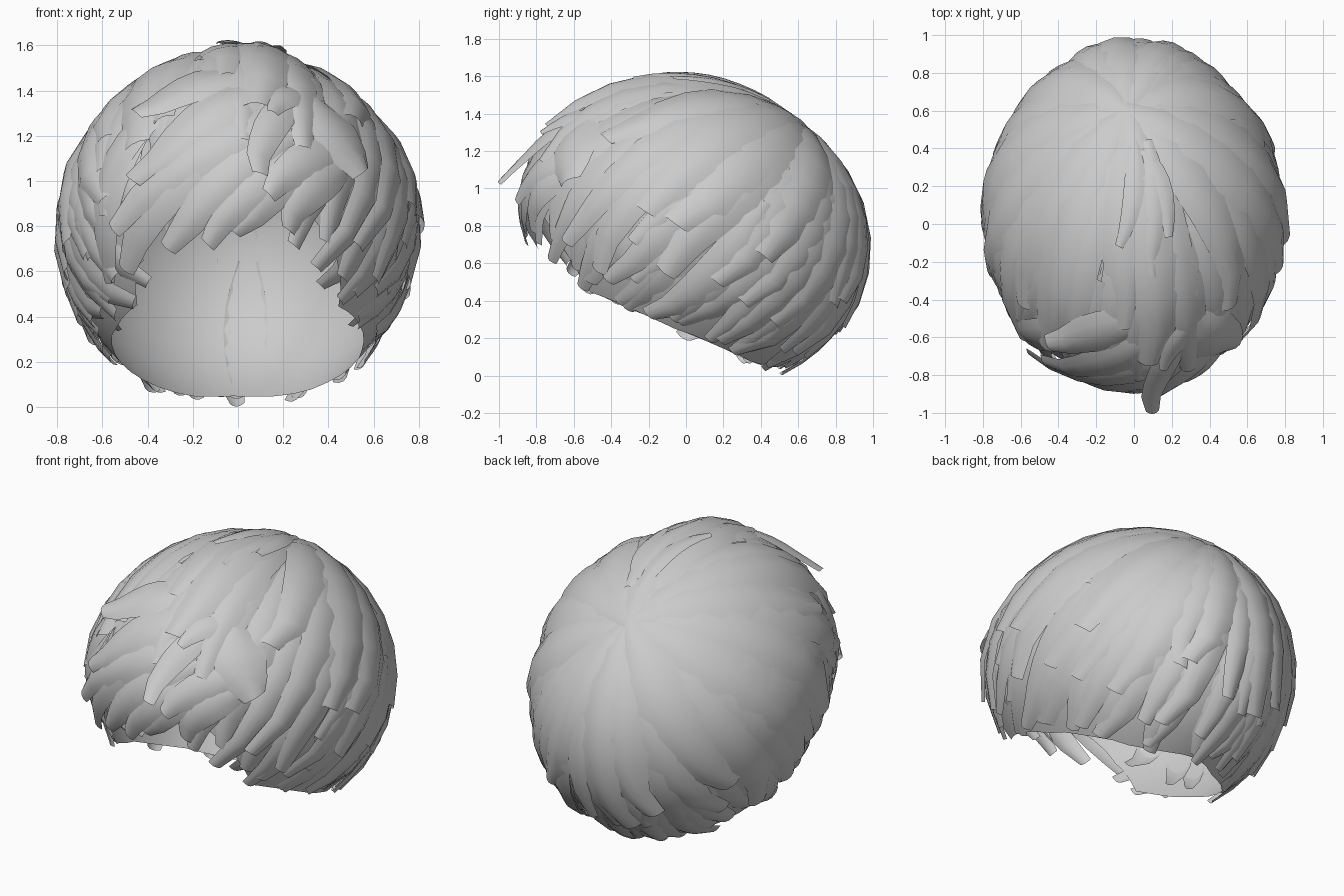
import bpy, bmesh, math, random
from mathutils import Vector

random.seed(7)
if "Cube" in bpy.data.objects:
    bpy.data.objects.remove(bpy.data.objects["Cube"])

grey = bpy.data.materials.new("hair grey")
grey.use_nodes = True
grey.diffuse_color = (0.6, 0.6, 0.6, 1)
grey.node_tree.nodes["Principled BSDF"].inputs["Base Color"].default_value = (0.6, 0.6, 0.6, 1)

# Head shape: a leaning ellipsoid, addressed by directions on a unit sphere
crown = Vector((-0.05, 0.7, 0.71)).normalized()
side = crown.cross(Vector((0, 0, 1))).normalized()
ahead = side.cross(crown).normalized()


def to_head(n):
    z = 0.8 + n.z * (0.81 if n.z > 0 else 0.86)
    x = 0.815 * n.x * (1 - 0.1 * max(0, n.y) ** 2) * (1 - 0.11 * max(0, n.z) ** 2)
    return Vector((x, 0.05 + 0.93 * n.y + 0.15 * (0.8 - z), z))


def around(phi, t):
    return crown * math.cos(t) + (side * math.cos(phi) + ahead * math.sin(phi)) * math.sin(t)


def front_point(x, z):
    nx, nz = x / 0.8, (z - 0.8) / 0.83
    return Vector((nx, -math.sqrt(max(0.02, 1 - nx * nx - nz * nz)), nz)).normalized()


def hem_angle(phi):
    """Angle from the crown to the hairline, which rises over the face."""
    t = 0.3
    while t < 2.6:
        p = to_head(around(phi, t))
        if p.z < max(0.0, 0.18 - 0.43 * p.y) + 1.2 * max(0, -0.55 - p.y):
            break
        t += 0.02
    return t


def finish(bm, name):
    mesh = bpy.data.meshes.new(name)
    bmesh.ops.recalc_face_normals(bm, faces=bm.faces)
    bm.to_mesh(mesh)
    bm.free()
    mesh.materials.append(grey)
    for f in mesh.polygons:
        f.use_smooth = True
    obj = bpy.data.objects.new(name, mesh)
    bpy.context.collection.objects.link(obj)


def skin(bm, rows):
    rows = [[bm.verts.new(p) for p in row] for row in rows]
    for a, b in zip(rows, rows[1:]):
        for k in range(len(a) - 1):
            bm.faces.new((a[k], a[k + 1], b[k + 1], b[k]))


PROFILE = (0.45, 0.75, 0.95, 1.0, 0.95, 0.82, 0.64, 0.4)


def lock(bm, start, end, width, low, high, bend=0.0, flick=0.0):
    """Arched, tapering card lying along the head from start to end."""
    last = len(PROFILE) - 1
    swing = start.cross(end).normalized()
    path = []
    for i in range(last + 1):
        s = i / last
        n = start.slerp(end, s) + swing * bend * math.sin(math.pi * s)
        path.append(n.normalized())
    rows = []
    for i, n in enumerate(path):
        s = i / last
        along = path[min(i + 1, last)] - path[max(i - 1, 0)]
        across = n.cross(along).normalized()
        r = low + (high - low) * min(1, 2 * s) + flick * s ** 4
        half = width * PROFILE[i] / 2
        skew = (0.0 if i < last else random.uniform(-0.25, 0.25) * width)
        rows.append([to_head((n + across * (half * k + skew)).normalized() * (r - 0.08 * width * k * k))
                     for k in (-1, -0.5, 0, 0.5, 1)])
    skin(bm, rows)


# Inner cap
bm = bmesh.new()
rows = []
for i in range(49):
    phi = 2 * math.pi * i / 48
    end = hem_angle(phi) - 0.04
    rows.append([to_head(around(phi, end * j / 12) * 0.95) for j in range(13)])
skin(bm, rows)
bmesh.ops.remove_doubles(bm, verts=bm.verts, dist=0.0005)
finish(bm, "inner_cap")

# Overlapping rows of locks: name, count, start, end, width, root and tip height, shortest cut
LAYERS = (("hem_locks", 36, 0.5, 1.0, 0.24, 0.972, 0.975, 0.14),
          ("lower_locks", 30, 0.28, 0.97, 0.26, 0.972, 0.985, 0.2),
          ("middle_locks", 22, 0.1, 0.88, 0.3, 0.975, 0.998, 0.3),
          ("crown_locks", 15, 0.0, 0.8, 0.4, 0.985, 1.01, 0.4))
for name, count, t0, t1, width, low, high, cut in LAYERS:
    bm = bmesh.new()
    for i in range(count):
        phi = 2 * math.pi * (i + random.uniform(-0.3, 0.3)) / count
        full = hem_angle(phi)
        start = around(phi, full * t0 - 0.02)
        reach = full * t1 - random.uniform(0, cut)
        end = around(phi + random.uniform(-0.1, 0.1), reach)
        # Front locks sweep towards the right side
        if end.y < -0.55 and end.z > -0.25:
            end = (end + Vector((-0.25, 0, 0))).normalized()
        lift = random.uniform(-0.008, 0.008)
        lock(bm, start, end, width * random.uniform(0.8, 1.15), low + lift, high + lift,
             random.uniform(-0.06, 0.06), random.uniform(-0.01, 0.02))
    finish(bm, name)

# Swept fringe: root x, root z, tip x, tip z, width, tip flick
FRINGE = ((0.45, 1.2, 0.0, 0.76, 0.24, -0.02), (0.3, 1.25, -0.3, 0.7, 0.26, 0.0),
          (0.1, 1.3, -0.5, 0.62, 0.28, 0.0), (0.4, 1.3, -0.53, 0.8, 0.26, 0.04),
          (0.4, 1.15, -0.15, 0.74, 0.24, 0.0), (0.5, 1.1, 0.2, 0.8, 0.24, -0.02),
          (0.5, 1.15, 0.12, 0.95, 0.24, 0.03), (0.25, 1.45, -0.42, 0.98, 0.32, 0.03),
          (0.3, 1.42, 0.06, 1.02, 0.2, 0.13), (0.05, 1.5, -0.42, 1.27, 0.3, 0.08),
          (0.35, 1.4, 0.15, 1.3, 0.16, 0.03), (0.35, 1.4, 0.55, 1.05, 0.4, 0.02),
          (-0.3, 1.4, -0.6, 0.85, 0.24, 0.0), (-0.4, 1.3, -0.56, 0.55, 0.22, -0.03))
bm = bmesh.new()
for x0, z0, x1, z1, width, flick in FRINGE:
    lock(bm, front_point(x0, z0), front_point(x1, z1), width, 0.98, 1.012, -0.05, flick)
finish(bm, "fringe_locks")

# Pointed sideburns curling in around the face
bm = bmesh.new()
for s, x, z, width in ((1, 0.42, 0.5, 0.22), (1, 0.52, 0.45, 0.2), (1, 0.57, 0.32, 0.18),
                       (-1, 0.5, 0.6, 0.2), (-1, 0.58, 0.4, 0.2), (-1, 0.58, 0.3, 0.18)):
    lock(bm, front_point(s * 0.66, 1.1), front_point(s * x, z), width, 0.96, 0.975, 0, -0.08)
finish(bm, "sideburn_locks")

# Loose wisps over the top of the head
bm = bmesh.new()
for x0, y0, x1, y1, width in ((0.0, 0.5, -0.08, -0.05, 0.15), (0.08, 0.5, 0.08, -0.2, 0.15),
                              (0.05, 0.45, 0.2, 0.0, 0.14)):
    ends = [Vector((x / 0.8, y / 0.93, math.sqrt(1 - x * x / 0.64 - y * y / 0.865)))
            for x, y in ((x0, y0), (x1, y1))]
    lock(bm, ends[0], ends[1], width, 1.0, 1.02, 0.05, 0.0)
finish(bm, "top_wisps")
